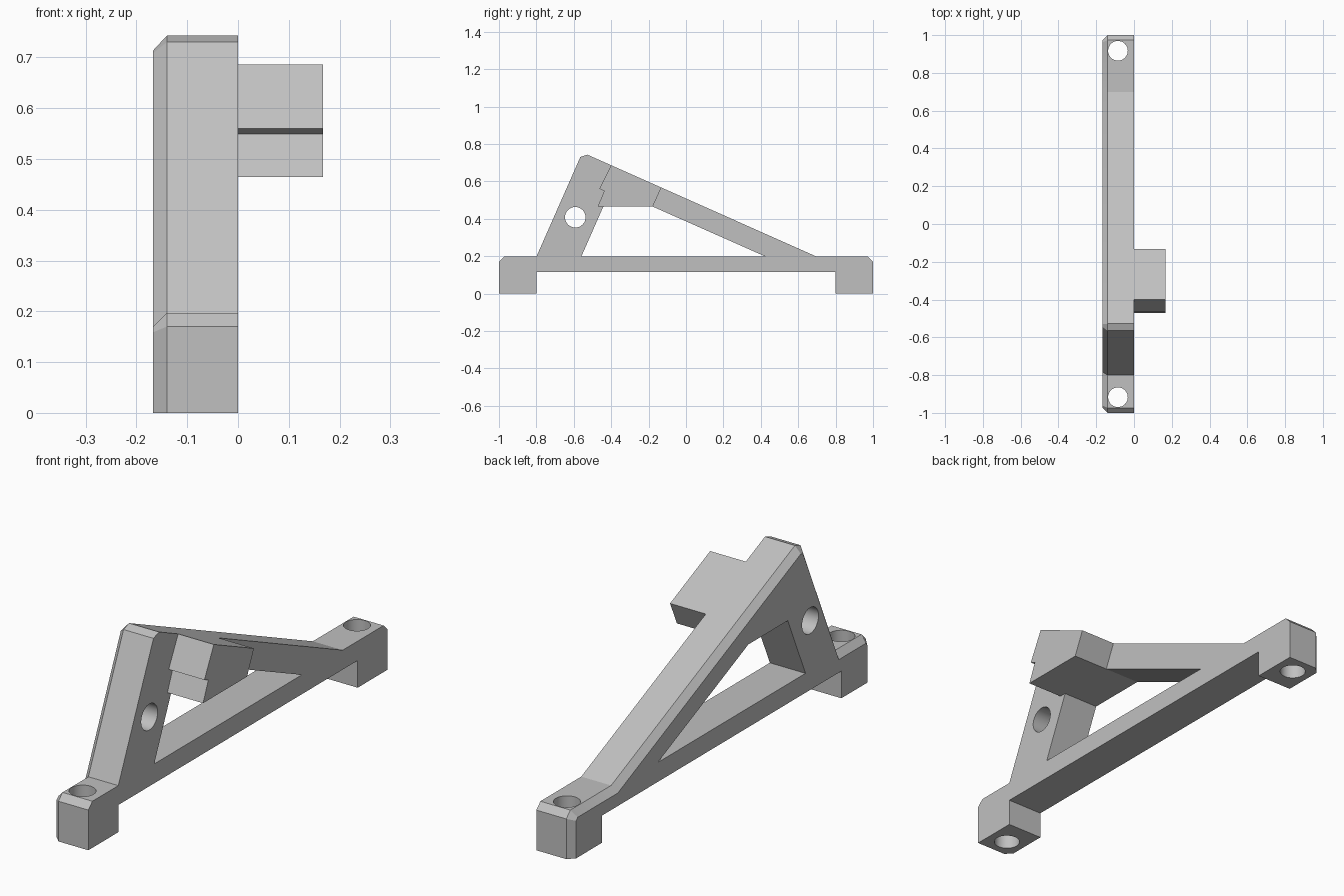
import bpy, bmesh
from mathutils import Vector, Matrix

cube = bpy.data.objects.get("Cube")
if cube:
    bpy.data.objects.remove(cube, do_unlink=True)

grey = bpy.data.materials.new("light grey")
grey.use_nodes = True
colour = (0.53, 0.53, 0.53, 1)
grey.diffuse_color = colour
grey.node_tree.nodes["Principled BSDF"].inputs["Base Color"].default_value = colour


def make_object(name, bm):
    bmesh.ops.recalc_face_normals(bm, faces=bm.faces)
    mesh = bpy.data.meshes.new(name)
    bm.to_mesh(mesh)
    bm.free()
    mesh.materials.append(grey)
    obj = bpy.data.objects.new(name, mesh)
    bpy.context.collection.objects.link(obj)
    return obj


def loft(name, sections):
    """Join matching (y, z) outlines placed at increasing distances in x."""
    bm = bmesh.new()
    rings = [[bm.verts.new((x, y, z)) for y, z in pts] for x, pts in sections]
    n = len(rings[0])
    for a, b in zip(rings, rings[1:]):
        for i in range(n):
            j = (i + 1) % n
            bm.faces.new((a[i], a[j], b[j], b[i]))
    bm.faces.new(rings[0])
    bm.faces.new(rings[-1])
    return make_object(name, bm)


def cylinder(name, radius, length, centre, axis):
    bm = bmesh.new()
    turn = Vector((0, 0, 1)).rotation_difference(Vector(axis)).to_matrix().to_4x4()
    bmesh.ops.create_cone(bm, cap_ends=True, segments=48, radius1=radius, radius2=radius,
                          depth=length, matrix=Matrix.Translation(centre) @ turn)
    return make_object(name, bm)


def inset_chain(points, d):
    """Shift an open outline inwards; its two ends stay on the ground."""
    pts = [Vector(p) for p in points]
    dirs = [(b - a).normalized() for a, b in zip(pts, pts[1:])]
    normals = [Vector((-t.y, t.x)) for t in dirs]
    out = [pts[0] + normals[0] * d]
    for p, m, n in zip(pts[1:-1], normals, normals[1:]):
        out.append(p + (m + n) * d / (1 + m.dot(n)))
    out.append(pts[-1] + normals[-1] * d)
    return [tuple(p) for p in out]


# Side outline of the frame: upper chain from back foot to front foot
width, chamfer = 0.167, 0.027
upper = [(1, 0), (1, 0.17), (0.973, 0.197), (0.70, 0.197), (-0.528, 0.743),
         (-0.565, 0.73), (-0.80, 0.197), (-0.973, 0.197), (-1, 0.17), (-1, 0)]
under = [(-0.80, 0), (-0.80, 0.115), (0.80, 0.115), (0.80, 0)]
frame = loft("triangular_frame", [
    (-width, inset_chain(upper, chamfer) + under),
    (chamfer - width, upper + under),
    (0, upper + under)])

# Central window and bolt holes
window = [(-0.56, 0.197), (-0.442, 0.465), (-0.178, 0.465), (0.427, 0.197)]
cutters = [loft("window_cutter", [(-0.3, window), (0.1, window)]),
           cylinder("leg_hole_cutter", 0.055, 0.6, (-0.085, -0.592, 0.408), (1, 0, 0))]
for y in (-0.917, 0.917):
    cutters.append(cylinder("foot_hole_cutter", 0.052, 0.6, (-0.085, y, 0.1), (0, 0, 1)))

bpy.context.view_layer.objects.active = frame
for cutter in cutters:
    mod = frame.modifiers.new("cut", 'BOOLEAN')
    mod.operation = 'DIFFERENCE'
    mod.solver = 'EXACT'
    mod.object = cutter
    bpy.ops.object.modifier_apply(modifier=mod.name)
    bpy.data.objects.remove(cutter, do_unlink=True)

# Notched support block on the left face
notched = [(-0.40, 0.686), (-0.463, 0.56), (-0.437, 0.549),
           (-0.472, 0.465), (-0.178, 0.465), (-0.132, 0.567)]
loft("support_block", [(0, notched), (width, notched)])

# Smooth the bores and keep all other edges crisp
bpy.ops.object.select_all(action='DESELECT')
frame.select_set(True)
bpy.ops.object.shade_smooth_by_angle(angle=0.3)
